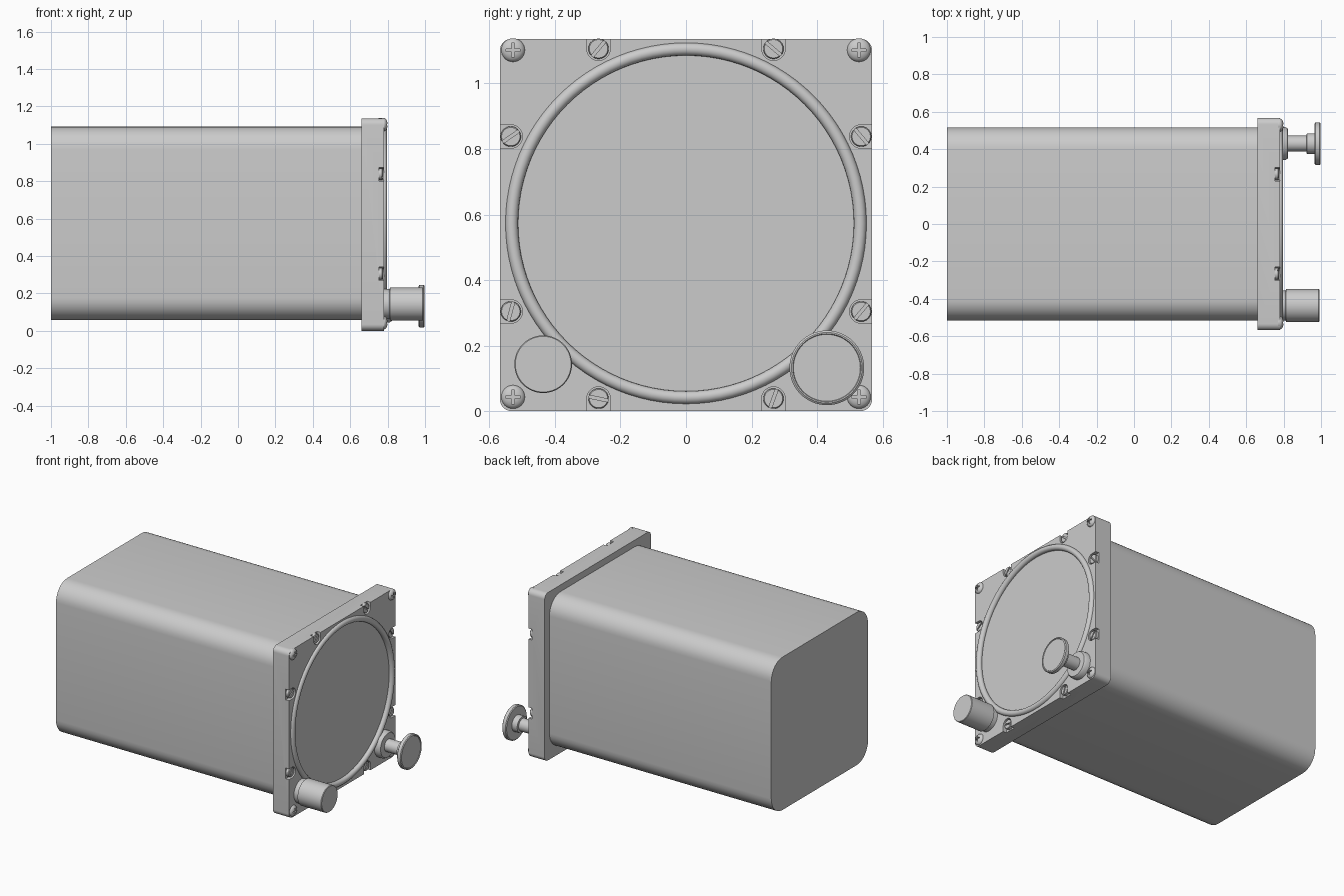
import bpy, bmesh
from math import sin, cos, pi, radians

if "Cube" in bpy.data.objects:
    bpy.data.objects.remove(bpy.data.objects["Cube"])

CZ = 0.571  # height of the instrument's axis


def finish(name, bm, smooth=True):
    bmesh.ops.recalc_face_normals(bm, faces=bm.faces)
    me = bpy.data.meshes.new(name)
    bm.to_mesh(me)
    bm.free()
    ob = bpy.data.objects.new(name, me)
    bpy.context.collection.objects.link(ob)
    if smooth:
        shade(ob)
    return ob


def activate(ob):
    bpy.ops.object.select_all(action='DESELECT')
    ob.select_set(True)
    bpy.context.view_layer.objects.active = ob


def shade(ob):
    activate(ob)
    bpy.ops.object.shade_smooth_by_angle(angle=radians(35))


def add_prism(bm, pts, x0, x1):
    a = [bm.verts.new((x0, y, z)) for y, z in pts]
    b = [bm.verts.new((x1, y, z)) for y, z in pts]
    bm.faces.new(a[::-1])
    bm.faces.new(b)
    n = len(pts)
    for i in range(n):
        j = (i + 1) % n
        bm.faces.new((a[i], a[j], b[j], b[i]))


def prism(name, pts, x0, x1, smooth=True):
    bm = bmesh.new()
    add_prism(bm, pts, x0, x1)
    return finish(name, bm, smooth)


def rounded_square(cz, half, r, seg=8):
    pts = []
    for q, (sy, sz) in enumerate([(1, 1), (-1, 1), (-1, -1), (1, -1)]):
        for i in range(seg + 1):
            t = (q + i / seg) * pi / 2
            pts.append((sy * (half - r) + r * cos(t), cz + sz * (half - r) + r * sin(t)))
    return pts


def circle(r, n, cz=0):
    return [(r * cos(2 * pi * i / n), cz + r * sin(2 * pi * i / n)) for i in range(n)]


def lathe(name, profile, y=0, z=0, n=48):
    """Turn an (x, radius) profile about an axis parallel to x."""
    bm = bmesh.new()
    rings = [[bm.verts.new((x, y + a, z + b)) for a, b in circle(r, n)] for x, r in profile]
    for a, b in zip(rings, rings[1:]):
        for i in range(n):
            j = (i + 1) % n
            bm.faces.new((a[i], a[j], b[j], b[i]))
    bm.faces.new(rings[0][::-1])
    bm.faces.new(rings[-1])
    return finish(name, bm)


def cut(ob, cutter):
    cutter.hide_render = True
    m = ob.modifiers.new("cut", 'BOOLEAN')
    m.operation, m.solver, m.object = 'DIFFERENCE', 'EXACT', cutter
    ob.modifiers.move(len(ob.modifiers) - 1, 0)
    activate(ob)
    bpy.ops.object.modifier_apply(modifier=m.name)
    bpy.data.objects.remove(cutter)


def place(ob, name, spots):
    """Put the part at the first spot and linked copies at the rest."""
    for i, (y, z, turn) in enumerate(spots):
        o = ob if i == 0 else ob.copy()
        if i:
            bpy.context.collection.objects.link(o)
        o.name = f"{name}_{i + 1}"
        o.location = (0, y, z)
        o.rotation_euler.x = radians(turn)


# Long housing and square front plate
prism("housing", rounded_square(0.574, 0.517, 0.12), -1.0, 0.665)
plate = prism("front_plate", rounded_square(0.568, 0.568, 0.035), 0.66, 0.78)

# Screw positions along the four edges: (y, z, direction out of the plate)
edge = []
for s in (-0.267, 0.267):
    edge += [(s, CZ + 0.535, (0, 1)), (s, CZ - 0.533, (0, -1)),
             (-0.535, CZ + s, (-1, 0)), (0.535, CZ + s, (1, 0))]

# Open-ended notches and the dial recess cut into the plate
bm = bmesh.new()
for y, z, (dy, dz) in edge:
    r, reach = 0.036, 0.06
    start = pi / 2
    local = [(-r * sin(pi * i / 14), r * cos(pi * i / 14)) for i in range(15)]
    local += [(reach, -r), (reach, r)]
    add_prism(bm, [(y + u * dy - v * dz, z + u * dz + v * dy) for u, v in local], 0.754, 0.80)
add_prism(bm, circle(0.516, 96, 0.573), 0.768, 0.80)
cut(plate, finish("plate_cutter", bm, False))
shade(plate)

# Dial glass and round bezel
lathe("dial_glass", [(0.766, 0.52), (0.771, 0.52)], 0, 0.573, 96)
bpy.ops.mesh.primitive_torus_add(major_segments=96, minor_segments=16, major_radius=0.532,
                                 minor_radius=0.0195, location=(0.778, 0, 0.573),
                                 rotation=(0, pi / 2, 0))
bezel = bpy.context.object
bezel.name = "bezel_ring"
shade(bezel)

# Domed cross-head screws in the corners
head = lathe("corner_screw", [(0.77, 0.036), (0.782, 0.036), (0.788, 0.033), (0.794, 0.026),
                              (0.798, 0.015), (0.799, 0.004)], n=32)
a, b = 0.004, 0.021
cross = [(b, -a), (b, a), (a, a), (a, b), (-a, b), (-a, a),
         (-b, a), (-b, -a), (-a, -a), (-a, -b), (a, -b), (a, -a)]
cut(head, prism("cross_cutter", cross, 0.788, 0.82, False))
place(head, "corner_screw", [(y, z, 0) for y in (-0.528, 0.528) for z in (0.043, 1.102)])

# Slotted screws sitting in the notches
slot = lathe("edge_screw", [(0.75, 0.031), (0.771, 0.031), (0.775, 0.028)], n=32)
cut(slot, prism("slot_cutter", [(-0.05, -0.0045), (0.05, -0.0045), (0.05, 0.0045), (-0.05, 0.0045)],
                0.766, 0.80, False))
turns = [50, -12, 75, 50, -40, 70, 35, -50]
place(slot, "edge_screw", [(y, z, t) for (y, z, d), t in zip(edge, turns)])

# Plain knob at lower left
lathe("left_knob", [(0.77, 0.08), (0.81, 0.08), (0.813, 0.088), (0.987, 0.088), (0.991, 0.085)],
      -0.436, 0.143, 64)

# Push button on a stem at lower right
lathe("push_button", [(0.77, 0.088), (0.81, 0.088), (0.822, 0.08), (0.824, 0.042), (0.922, 0.042),
                      (0.924, 0.055), (0.964, 0.055), (0.966, 0.108), (0.971, 0.114),
                      (0.993, 0.114), (0.998, 0.108), (0.998, 0.104), (0.994, 0.102)],
      0.43, 0.132, 64)
bpy.ops.object.select_all(action='DESELECT')
